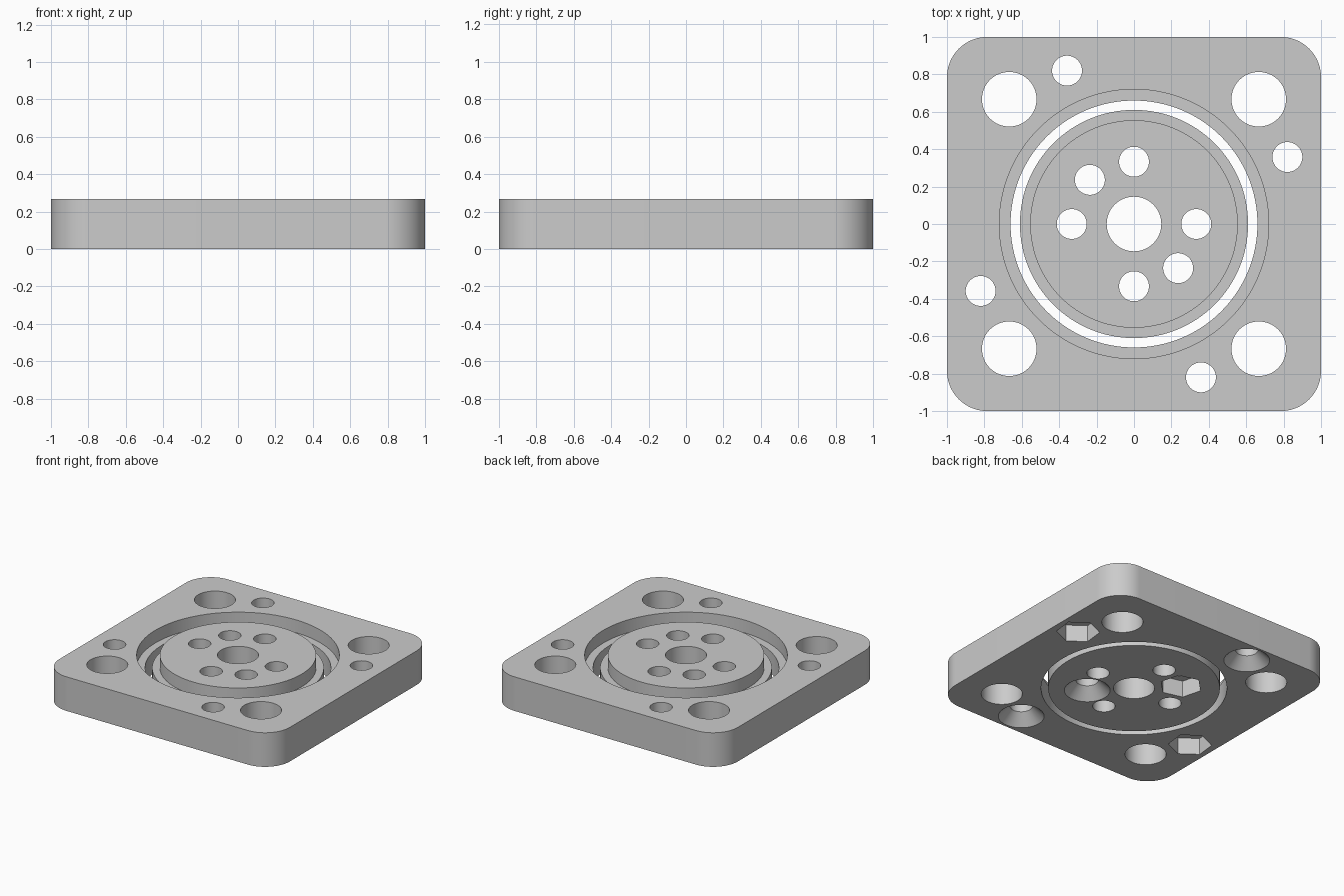
import bpy
import bmesh
from math import radians, cos, sin, atan2, hypot

if "Cube" in bpy.data.objects:
    bpy.data.objects.remove(bpy.data.objects["Cube"], do_unlink=True)

HEIGHT = 0.267
OVER = 0.1          # how far cutters run past a surface
STEP_Z = HEIGHT - 0.1
BOLT_R = 0.08
BIG_R = 0.146
HEAD_R = 0.163
NUT_R = 0.154

grey = bpy.data.materials.new("plain_grey")
grey.use_nodes = True
grey.diffuse_color = (0.6, 0.6, 0.6, 1)
grey.node_tree.nodes["Principled BSDF"].inputs["Base Color"].default_value = (0.6, 0.6, 0.6, 1)


def mesh_object(name, bm):
    mesh = bpy.data.meshes.new(name)
    bm.to_mesh(mesh)
    bm.free()
    mesh.materials.append(grey)
    obj = bpy.data.objects.new(name, mesh)
    bpy.context.collection.objects.link(obj)
    return obj


def cone(name, x, y, z0, z1, r0, r1=None, sides=64, turn=0.0):
    """Upright cylinder, cone or prism from z0 to z1."""
    bm = bmesh.new()
    bmesh.ops.create_cone(bm, cap_ends=True, segments=sides, radius1=r0,
                          radius2=r0 if r1 is None else r1, depth=z1 - z0)
    # first corner of the prism points along +x before turning
    first = bm.verts[:][0].co
    angle = turn - atan2(first.y, first.x)
    for v in bm.verts:
        px, py = v.co.x, v.co.y
        v.co = (px * cos(angle) - py * sin(angle) + x,
                px * sin(angle) + py * cos(angle) + y,
                v.co.z + (z0 + z1) / 2)
    return mesh_object(name, bm)


def activate(obj):
    bpy.ops.object.select_all(action='DESELECT')
    obj.select_set(True)
    bpy.context.view_layer.objects.active = obj


def cut(target, *shape, **options):
    """Subtract a cone or prism and throw the cutter away."""
    cutter = cone("cutter", *shape, **options)
    cutter.hide_render = True
    activate(target)
    mod = target.modifiers.new("cut", 'BOOLEAN')
    mod.operation = 'DIFFERENCE'
    mod.solver = 'EXACT'
    mod.object = cutter
    bpy.ops.object.modifier_apply(modifier=mod.name)
    bpy.data.objects.remove(cutter, do_unlink=True)


def through(target, x, y, r, sides=64):
    cut(target, x, y, -OVER, HEIGHT + OVER, r, sides=sides)


def countersunk(target, x, y):
    through(target, x, y, BOLT_R)
    depth = HEAD_R - BOLT_R
    e = 0.02
    cut(target, x, y, -e, depth, HEAD_R + e, BOLT_R)


def nut_pocket(target, x, y, turn):
    through(target, x, y, BOLT_R)
    cut(target, x, y, -OVER, 0.13, NUT_R, sides=6, turn=turn)


# Square outer frame with rounded upright corners
bm = bmesh.new()
bmesh.ops.create_cube(bm, size=1)
for v in bm.verts:
    v.co = (v.co.x * 2, v.co.y * 2, (v.co.z + 0.5) * HEIGHT)
uprights = [e for e in bm.edges if abs(e.verts[0].co.z - e.verts[1].co.z) > 0.1]
bmesh.ops.bevel(bm, geom=uprights, offset=0.215, segments=20, profile=0.5, affect='EDGES')
frame = mesh_object("outer_frame", bm)

# Central opening with a wider step at the top
through(frame, 0, 0, 0.66, sides=128)
cut(frame, 0, 0, STEP_Z, HEIGHT + OVER, 0.72, sides=128)

# Corner holes
for sx in (-1, 1):
    for sy in (-1, 1):
        through(frame, sx * 0.667, sy * 0.667, BIG_R)

# Frame bolt holes, alternating nut pockets and countersinks
bolt_dist = hypot(0.82, 0.358)
bolt_turn = atan2(0.358, 0.82)
for i in range(4):
    a = bolt_turn + radians(90 * i)
    x, y = bolt_dist * cos(a), bolt_dist * sin(a)
    if i % 2 == 0:
        nut_pocket(frame, x, y, a)
    else:
        countersunk(frame, x, y)

# Inner disc with a raised, narrower top
disc = cone("inner_disc", 0, 0, 0, HEIGHT, 0.61, sides=128)
bm = bmesh.new()
bm.from_mesh(disc.data)
top = [f for f in bm.faces if f.normal.z > 0.9]
bmesh.ops.translate(bm, verts=top[0].verts[:], vec=(0, 0, STEP_Z - HEIGHT))
bmesh.ops.inset_region(bm, faces=top, thickness=0.61 - 0.555)
raised = bmesh.ops.extrude_face_region(bm, geom=top)["geom"]
bmesh.ops.translate(bm, verts=[g for g in raised if isinstance(g, bmesh.types.BMVert)],
                    vec=(0, 0, HEIGHT - STEP_Z))
bmesh.ops.delete(bm, geom=[f for f in top if f.is_valid], context='FACES_ONLY')
bmesh.ops.recalc_face_normals(bm, faces=bm.faces[:])
bm.to_mesh(disc.data)
bm.free()

# Disc holes
through(disc, 0, 0, BIG_R)
for i in range(4):
    a = radians(90 * i)
    through(disc, 0.333 * cos(a), 0.333 * sin(a), BOLT_R)
nut_pocket(disc, -0.236, 0.236, radians(45))
countersunk(disc, 0.236, -0.236)

# Smooth round walls, sharp rims
for obj in (frame, disc):
    activate(obj)
    bpy.ops.object.shade_smooth_by_angle(angle=radians(30))
